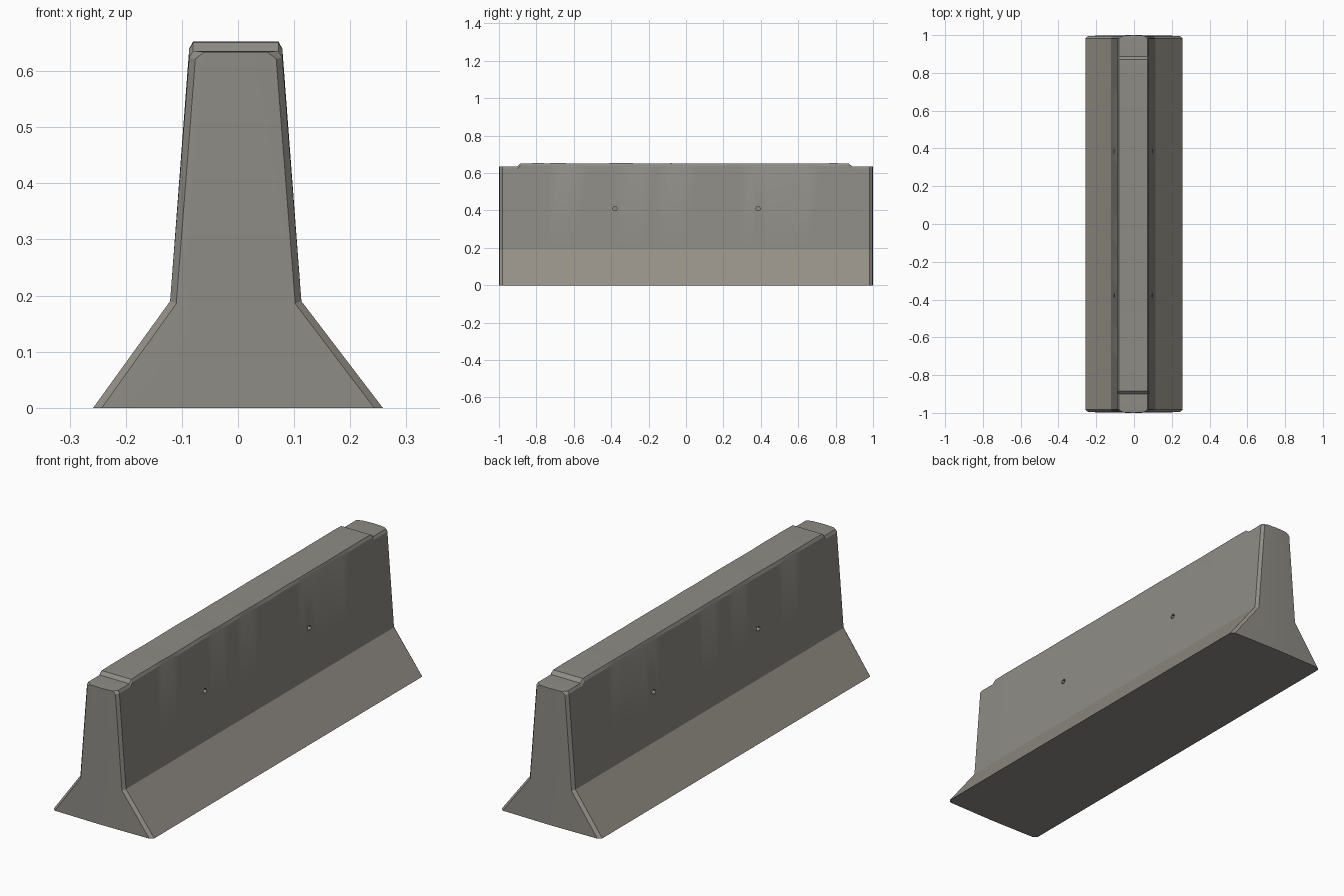
import bpy, bmesh, random
from mathutils import Vector

random.seed(4)
if "Cube" in bpy.data.objects:
    bpy.data.objects.remove(bpy.data.objects["Cube"], do_unlink=True)


def material(name, color):
    m = bpy.data.materials.new(name)
    m.use_nodes = True
    m.diffuse_color = color
    m.node_tree.nodes["Principled BSDF"].inputs["Base Color"].default_value = color
    return m


concrete = material("grey concrete", (0.27, 0.262, 0.235, 1))
warm = material("warm concrete", (0.30, 0.28, 0.245, 1))

SHIFT = -0.004  # upper wall leans slightly off centre
KNEE = 0.19


def section(inset, top, wear):
    """Closed outline of the barrier at one station, left side then right side."""
    half = [(0.258 - 1.4 * inset, 0.0), (0.117 - inset, KNEE - 0.4 * inset),
            (0.083 - inset, top - 0.012 - wear), (0.076 - 1.8 * inset, top)]
    right = [(x + (SHIFT if z > 0.1 else 0), z) for x, z in half]
    left = [(-x + (SHIFT if z > 0.1 else 0), z) for x, z in reversed(half)]
    return right + left


# Stations along the length: chamfered ends, lowered seats, worn crown
LOW, HIGH = 0.636, 0.653
stations = [(-0.996, 0.011, LOW - 0.002, 0), (-0.982, 0, LOW, 0),
            (-0.9, 0, LOW, 0), (-0.885, 0, HIGH - 0.002, 0)]
for i in range(1, 24):
    y = -0.885 + i * 1.755 / 24
    stations.append((y, 0, HIGH - random.uniform(0, 0.002), random.uniform(0, 0.006)))
stations += [(0.87, 0, HIGH - 0.002, 0), (0.888, 0, LOW, 0),
             (0.982, 0, LOW, 0), (0.996, 0.011, LOW - 0.002, 0)]

bm = bmesh.new()
rings = [[bm.verts.new((x, y, z)) for x, z in section(inset, top, wear)]
         for y, inset, top, wear in stations]
for a, b in zip(rings, rings[1:]):
    for i in range(len(a)):
        j = (i + 1) % len(a)
        bm.faces.new((a[i], a[j], b[j], b[i]))

# Slightly bowed end faces
for ring, y in ((rings[0], -1.0), (rings[-1], 1.0)):
    center = [bm.verts.new((SHIFT, y, z)) for z in (0.0, KNEE, LOW - 0.002)]
    low, knee, crown = center
    for side in (ring[:4], ring[:3:-1]):
        bm.faces.new((low, side[0], side[1], knee))
        bm.faces.new((knee, side[1], side[2], side[3], crown))
    # Close the thin gaps above and below the bow
    bm.faces.new((ring[3], ring[4], crown))
    bm.faces.new((ring[7], ring[0], low))
bmesh.ops.recalc_face_normals(bm, faces=bm.faces)

# Sloping foot is a little warmer
for f in bm.faces:
    f.material_index = int(f.calc_center_median().z < KNEE and abs(f.normal.x) > 0.5)

mesh = bpy.data.meshes.new("barrier_body")
bm.to_mesh(mesh)
bm.free()
mesh.materials.append(concrete)
mesh.materials.append(warm)
body = bpy.data.objects.new("barrier_body", mesh)
bpy.context.collection.objects.link(body)

# Small lifting holes on both sides
for side in (-1, 1):
    for y in (-0.38, 0.385):
        bpy.ops.mesh.primitive_cylinder_add(
            vertices=6, radius=0.013, depth=0.06,
            location=(side * 0.1 + SHIFT, y, 0.41), rotation=(0, 1.5708, 0))
        cutter = bpy.context.object
        cutter.name = "hole_cutter"
        cutter.data.materials.append(concrete)
        cutter.hide_render = True
        cutter.hide_viewport = False
        mod = body.modifiers.new("hole", 'BOOLEAN')
        mod.object = cutter
        mod.operation = 'DIFFERENCE'
        mod.solver = 'EXACT'
        bpy.context.view_layer.objects.active = body
        bpy.ops.object.modifier_apply(modifier=mod.name)
        bpy.data.objects.remove(cutter, do_unlink=True)

# Smooth shading with crisp edges
bpy.ops.object.select_all(action='DESELECT')
body.select_set(True)
bpy.context.view_layer.objects.active = body
bpy.ops.object.shade_smooth_by_angle(angle=0.35)
